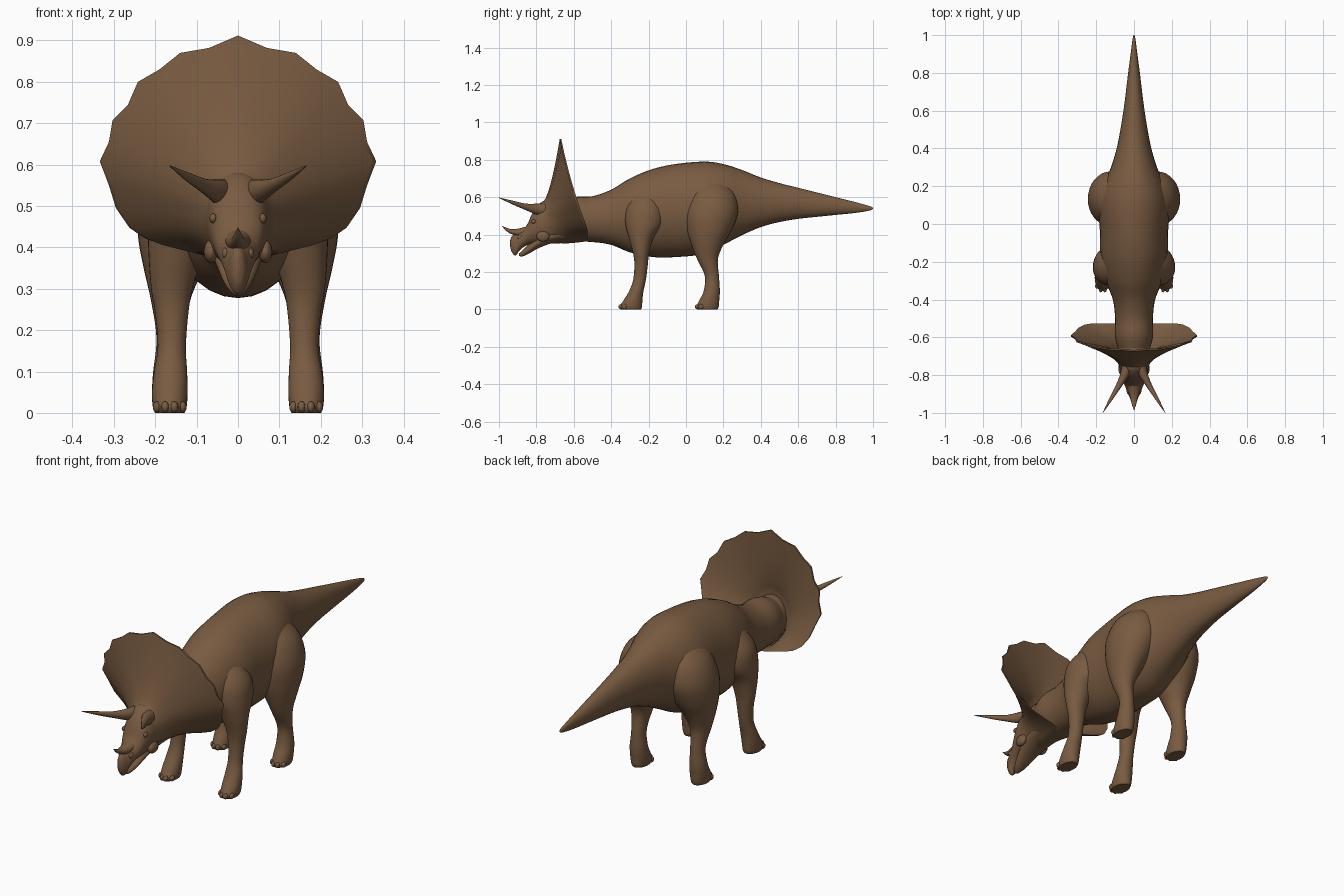
import bpy, bmesh, math
from mathutils import Vector

hide = bpy.data.materials.new("brown hide")
hide.diffuse_color = (0.19, 0.105, 0.053, 1)


def finish(name, bm, mirror=False, angle=50):
    bmesh.ops.recalc_face_normals(bm, faces=bm.faces)
    me = bpy.data.meshes.new(name)
    bm.to_mesh(me)
    bm.free()
    ob = bpy.data.objects.new(name, me)
    bpy.context.collection.objects.link(ob)
    me.materials.append(hide)
    bpy.ops.object.select_all(action='DESELECT')
    ob.select_set(True)
    bpy.context.view_layer.objects.active = ob
    bpy.ops.object.shade_smooth_by_angle(angle=math.radians(angle))
    if mirror:
        ob.modifiers.new("Mirror", 'MIRROR').use_axis[0] = True
    return ob


def smooth_keys(keys, steps=5):
    """Smooth curve through the key rings."""
    out = []
    k = [keys[0]] + list(keys) + [keys[-1]]
    for i in range(1, len(k) - 2):
        for s in range(steps):
            t = s / steps
            out.append([0.5 * (2 * b + (c - a) * t + (2 * a - 5 * b + 4 * c - d) * t * t
                               + (3 * b - a - 3 * c + d) * t ** 3)
                        for a, b, c, d in zip(k[i - 1], k[i], k[i + 1], k[i + 2])])
    return out + [list(keys[-1])]


def skin(rings):
    """Join rings of points into a closed skin."""
    bm = bmesh.new()
    vs = [[bm.verts.new(p) for p in r] for r in rings]
    n = len(vs[0])
    for a, b in zip(vs, vs[1:]):
        for j in range(n):
            bm.faces.new((a[j], a[(j + 1) % n], b[(j + 1) % n], b[j]))
    bm.faces.new(vs[0])
    bm.faces.new(vs[-1])
    return bm


def loft(name, keys, axis='y', mirror=False, n=32):
    """Keys: position on axis, centre (2 values), radius (2 values)."""
    rings = []
    for p, a, b, ra, rb in smooth_keys(keys):
        ra, rb = max(ra, 0.0008), max(rb, 0.0008)
        ring = []
        for j in range(n):
            t = 2 * math.pi * j / n
            u, v = a + ra * math.cos(t), b + rb * math.sin(t)
            ring.append((u, p, v) if axis == 'y' else (u, v, p))
        rings.append(ring)
    return finish(name, skin(rings), mirror)


def side_loft(name, keys):
    """Keys: y, top z, bottom z, half width."""
    return loft(name, [(y, 0, (t + b) / 2, w, (t - b) / 2) for y, t, b, w in keys])


# neck, trunk and tail
side_loft("body_and_tail", [
    (-0.70, .56, .38, .07), (-0.60, .60, .365, .10), (-0.50, .605, .36, .10),
    (-0.40, .64, .345, .112), (-0.30, .70, .305, .15), (-0.18, .75, .28, .176),
    (-0.05, .778, .28, .18), (0.10, .79, .297, .188), (0.20, .777, .345, .165),
    (0.30, .745, .397, .122), (0.40, .705, .44, .092), (0.50, .675, .467, .072),
    (0.60, .65, .484, .056), (0.70, .625, .495, .043), (0.80, .60, .505, .031),
    (0.90, .575, .515, .018), (0.97, .556, .526, .009), (0.993, .548, .533, .005),
    (1.0, .541, .539, .001)])

# legs, heavier at the top where they meet the trunk
foot_pads = {}
legs = {
    "hind_leg": [(.71, .06, .13, .03, .05), (.67, .085, .135, .07, .09),
                 (.61, .107, .14, .105, .125), (.52, .125, .135, .117, .143),
                 (.43, .14, .125, .102, .122), (.35, .155, .115, .073, .087),
                 (.27, .163, .115, .047, .056), (.18, .163, .138, .034, .038),
                 (.10, .165, .138, .040, .043), (.05, .165, .125, .043, .053),
                 (.015, .165, .115, .041, .060), (0, .165, .115, .036, .054)],
    "front_leg": [(.65, .06, -.215, .03, .04), (.61, .085, -.217, .065, .07),
                  (.54, .115, -.22, .088, .10), (.46, .135, -.225, .082, .10),
                  (.38, .15, -.24, .066, .065), (.30, .16, -.24, .050, .043),
                  (.24, .16, -.24, .040, .036), (.16, .16, -.248, .034, .034),
                  (.10, .163, -.265, .040, .038), (.05, .165, -.283, .043, .050),
                  (.015, .165, -.295, .041, .060), (0, .165, -.295, .036, .054)],
}
for name, keys in legs.items():
    loft(name, keys, 'z', True)
    # four toes on the front of each foot
    _, cx, cy, rx, ry = keys[-2]
    bm = bmesh.new()
    for dx in (-.031, -.011, .011, .031):
        y = cy - ry * math.sqrt(1 - (dx / rx) ** 2) + .006
        made = bmesh.ops.create_uvsphere(bm, u_segments=12, v_segments=8, radius=1)["verts"]
        bmesh.ops.scale(bm, vec=(.010, .015, .014), verts=made)
        bmesh.ops.translate(bm, vec=(cx + dx, y, .014), verts=made)
    finish(name + "_toes", bm, True)

# skull with hooked beak, and lower jaw
side_loft("skull", [
    (-.940, .370, .335, .004), (-.932, .390, .308, .016), (-.912, .407, .287, .026),
    (-.89, .420, .315, .036), (-.865, .435, .335, .045), (-.845, .462, .343, .053),
    (-.825, .508, .345, .061), (-.80, .548, .345, .069), (-.76, .580, .347, .077),
    (-.70, .58, .36, .085), (-.62, .58, .37, .085)])
side_loft("lower_jaw", [
    (-.892, .300, .286, .003), (-.875, .315, .283, .018), (-.84, .348, .298, .036),
    (-.78, .40, .331, .054), (-.70, .44, .358, .07), (-.60, .46, .365, .08)])

# frill: a scalloped rim swept back from the skull, hollow behind
half = [(0, .912), (.07, .882), (.14, .870), (.19, .830), (.242, .800), (.266, .745),
        (.303, .708), (.312, .655), (.334, .608), (.312, .550), (.295, .495),
        (.262, .447), (.225, .422), (.18, .405), (.12, .390), (.06, .375), (0, .365)]
rim = half + [(-x, z) for x, z in half[-2:0:-1]]


def frill_ring(t, push):
    ring = []
    for x, z in rim:
        a = math.atan2(x, z - .46)
        ix, iz = .075 * math.sin(a), .46 + .11 * math.cos(a)
        d = .912 - z
        y_rim = min(-.675 + .2 * d + .19 * d * d, -.535)
        y = -.77 + (y_rim + .77) * t ** 0.6
        ring.append((ix + (x - ix) * t, y + push, iz + (z - iz) * t))
    return ring


steps = (0, .03, .08, .15, .25, .37, .5, .63, .76, .88, .96, 1)
rings = [frill_ring(t, 0) for t in steps]
rings += [frill_ring(t, .008 + .05 * (1 - t)) for t in reversed(steps[2:])]
finish("frill", skin(rings), angle=60)

# horns
loft("brow_horn", [(-.75, .035, .530, .030, .036), (-.80, .050, .536, .025, .029),
                   (-.86, .082, .549, .017, .017), (-.93, .124, .572, .010, .010),
                   (-1.0, .165, .597, .001, .001)], mirror=True, n=16)
loft("nose_horn", [(-.84, 0, .420, .034, .028), (-.89, 0, .411, .028, .022),
                   (-.93, 0, .415, .018, .014), (-.96, 0, .428, .010, .009),
                   (-.985, 0, .447, .001, .001)], n=16)

# eyes, nostrils and cheek points
for name, pos, size in (("eye", (.060, -.815, .470), (.009, .014, .012)),
                        ("nostril_bump", (.030, -.885, .385), (.009, .016, .014)),
                        ("cheek_point", (.066, -.765, .390), (.017, .035, .028))):
    bm = bmesh.new()
    bmesh.ops.create_uvsphere(bm, u_segments=16, v_segments=10, radius=1)
    bmesh.ops.scale(bm, vec=size, verts=bm.verts)
    bmesh.ops.translate(bm, vec=pos, verts=bm.verts)
    finish(name, bm, True)
